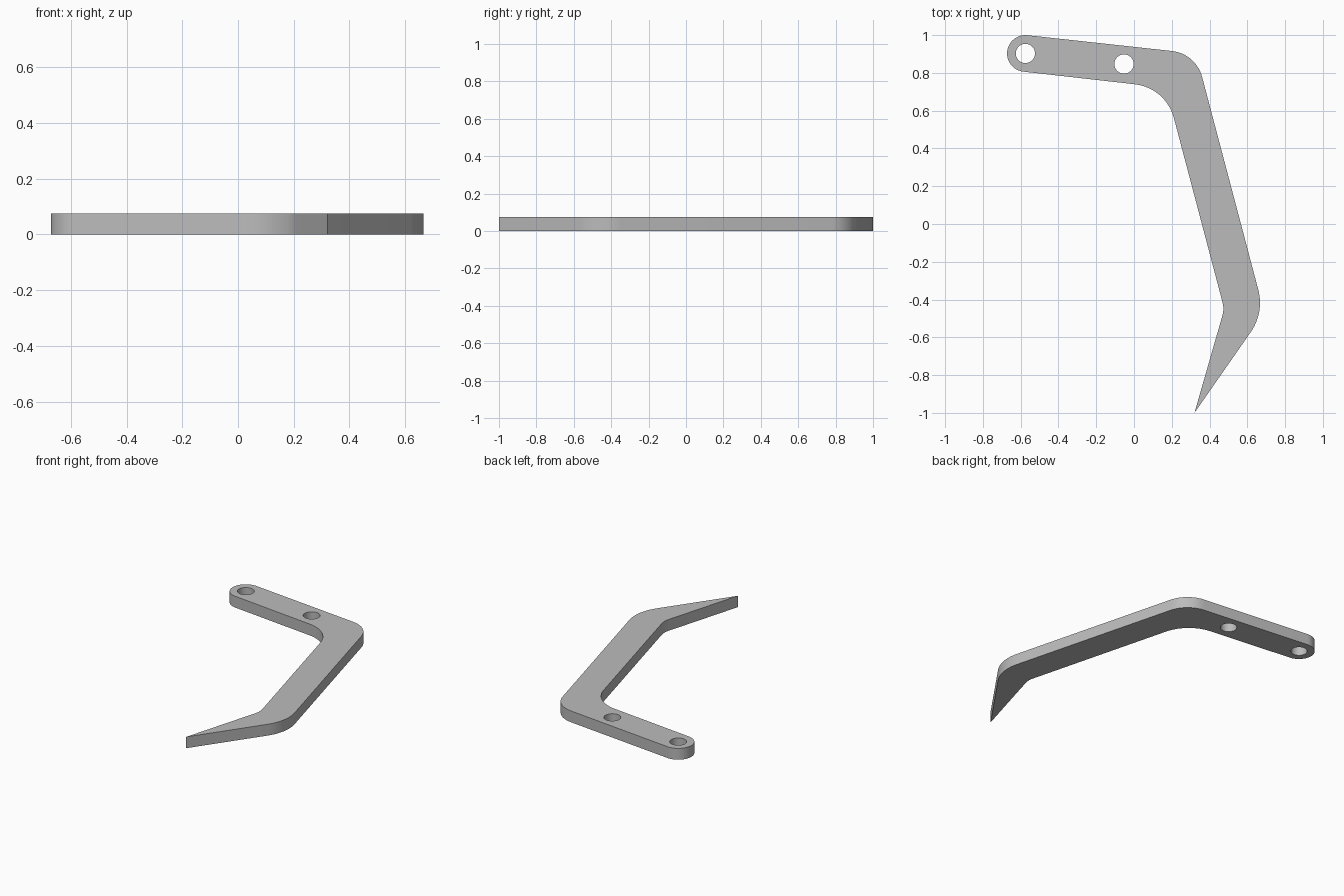
import bpy, math
from mathutils import Vector

cube = bpy.data.objects.get("Cube")
if cube:
    bpy.data.objects.remove(cube, do_unlink=True)

THICK = 0.075


def arc(center, radius, start, end, steps):
    """Points along an arc, angles in degrees."""
    c = Vector(center)
    angles = [math.radians(start + (end - start) * i / steps) for i in range(steps + 1)]
    return [c + radius * Vector((math.cos(a), math.sin(a))) for a in angles]


def fillet(before, corner, after, radius, steps=12):
    """Round a corner between two straight edges."""
    p, c, n = Vector(before), Vector(corner), Vector(after)
    u, v = (p - c).normalized(), (n - c).normalized()
    half = u.angle(v) / 2
    center = c + (u + v).normalized() * radius / math.sin(half)
    tangent = radius / math.tan(half)
    first, last = c + u * tangent - center, c + v * tangent - center
    turn = first.angle_signed(last)
    a0 = math.degrees(math.atan2(first.y, first.x))
    return arc(center, radius, a0, a0 - math.degrees(turn), steps)


# Main corners of the bent bar
cap, cap_r = (-0.575, 0.903), 0.097
outer_start, inner_end = (-0.564, 0.999), (-0.586, 0.807)
outer_elbow, inner_elbow = (0.328, 0.902), (0.169, 0.721)
outer_knee, inner_knee = (0.69, -0.469), (0.478, -0.45)
tip = (0.32, -1.0)

outline = fillet(outer_start, outer_elbow, outer_knee, 0.185)
outline += fillet(outer_elbow, outer_knee, tip, 0.271)
outline.append(Vector(tip))
outline += fillet(tip, inner_knee, inner_elbow, 0.13, 6)
outline += fillet(inner_knee, inner_elbow, inner_end, 0.24)
outline += arc(cap, cap_r, 263.5, 83.5, 24)

# Two bolt holes through the mounting arm
holes = [arc(c, 0.051, 0, 360, 32)[:-1] for c in (cap, (-0.053, 0.847))]

# Flat filled profile, extruded to the bar thickness
curve = bpy.data.curves.new("bent_bar", "CURVE")
curve.dimensions = "2D"
curve.fill_mode = "BOTH"
curve.extrude = THICK / 2
for loop in [outline] + holes:
    spline = curve.splines.new("POLY")
    spline.points.add(len(loop) - 1)
    for point, co in zip(spline.points, loop):
        point.co = (co.x, co.y, 0, 1)
    spline.use_cyclic_u = True

bar = bpy.data.objects.new("bent_bar", curve)
bpy.context.collection.objects.link(bar)
bar.location.z = THICK / 2

# Turn into a clean welded mesh
bpy.ops.object.select_all(action="DESELECT")
bar.select_set(True)
bpy.context.view_layer.objects.active = bar
bpy.ops.object.convert(target="MESH")
bpy.ops.object.mode_set(mode="EDIT")
bpy.ops.mesh.select_all(action="SELECT")
bpy.ops.mesh.remove_doubles(threshold=0.0005)
bpy.ops.mesh.normals_make_consistent(inside=False)
bpy.ops.object.mode_set(mode="OBJECT")
bpy.ops.object.shade_smooth_by_angle(angle=math.radians(30))

# Plain grey metal
grey = bpy.data.materials.new("plain_grey")
grey.use_nodes = True
colour = (0.5, 0.5, 0.5, 1)
grey.diffuse_color = colour
grey.node_tree.nodes["Principled BSDF"].inputs["Base Color"].default_value = colour
bar.data.materials.clear()
bar.data.materials.append(grey)
